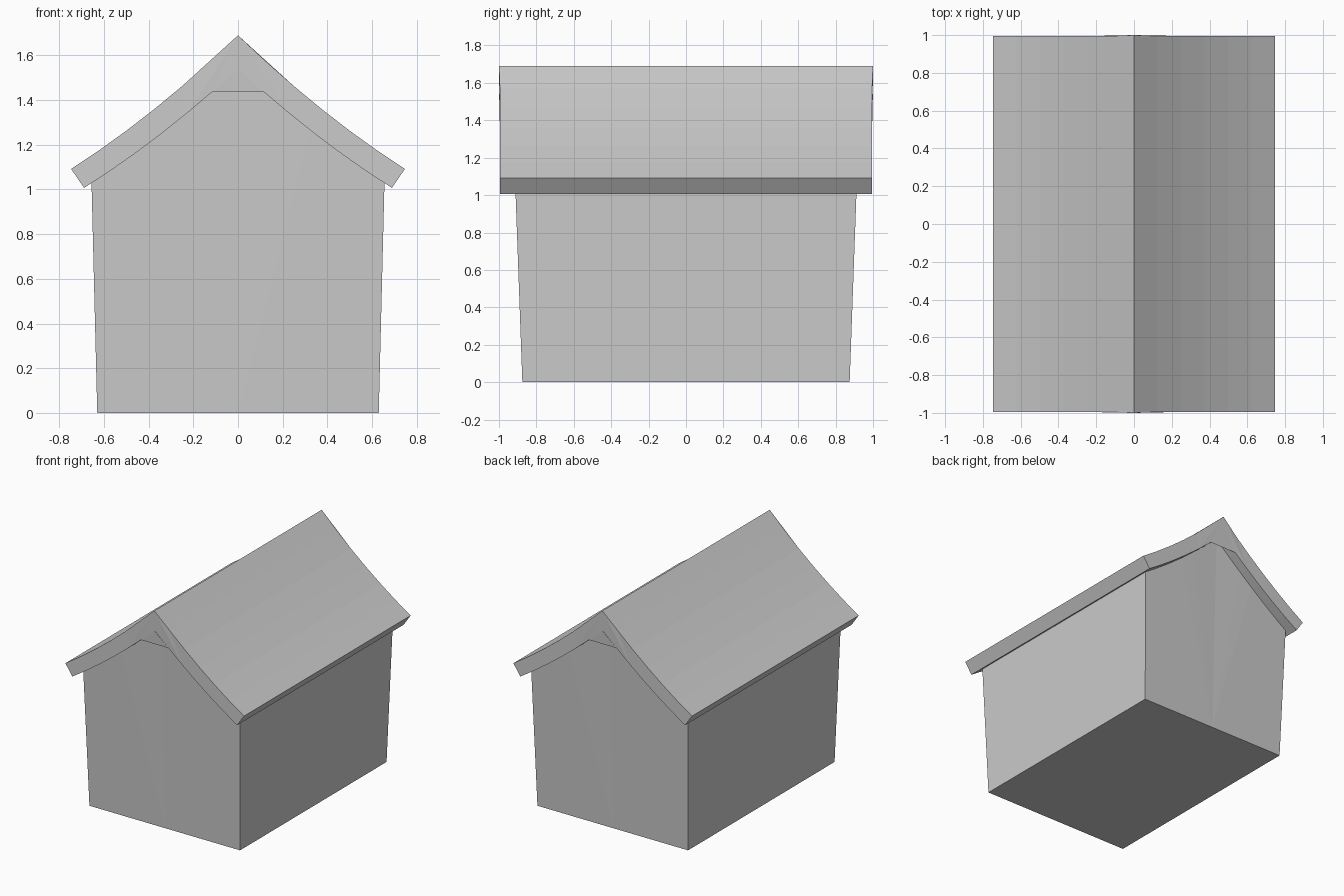
import bpy, bmesh

if "Cube" in bpy.data.objects:
    bpy.data.objects.remove(bpy.data.objects["Cube"])


def curve(x, top, slope, bend):
    # Height of a sagging roof line at distance x from the ridge
    return top - slope * abs(x) + bend * x * x


def outer(x):
    return curve(x, 1.69, 0.9625, 0.217)


def inner(x):
    return curve(x, 1.54, 0.918, 0.21)


def prism(name, profile, half_depth):
    # Closed x-z profile extruded along y, half depth varying per point
    bm = bmesh.new()
    front = [bm.verts.new((x, -half_depth(x, z), z)) for x, z in profile]
    back = [bm.verts.new((x, half_depth(x, z), z)) for x, z in profile]
    n = len(profile)
    for i in range(n):
        j = (i + 1) % n
        bm.faces.new((front[i], front[j], back[j], back[i]))
    caps = [bm.faces.new(front), bm.faces.new(back[::-1])]
    bmesh.ops.triangulate(bm, faces=caps)
    bmesh.ops.recalc_face_normals(bm, faces=bm.faces[:])
    mesh = bpy.data.meshes.new(name)
    bm.to_mesh(mesh)
    bm.free()
    obj = bpy.data.objects.new(name, mesh)
    bpy.context.collection.objects.link(obj)
    return obj


# Curved roof slab with square-cut eaves
STEPS = 6
ts = [i / STEPS for i in range(-STEPS, STEPS + 1)]
upper_line = [(0.747 * t, outer(0.747 * t)) for t in ts]
lower_line = [(0.689 * t, inner(0.689 * t)) for t in reversed(ts)]
prism("roof", upper_line + lower_line,
      lambda x, z: 1.0 if abs(x) < 0.01 else 0.995)

# House body: walls flare outwards and the gables tuck into the roof
body_top = [(0.656 * t, inner(0.656 * t) + 0.015) for t in ts]
body = [(0.63, 0), (0, 0), (-0.63, 0)] + body_top
prism("house_body", body, lambda x, z: 0.875 + 0.036 * min(z, 1.3))
